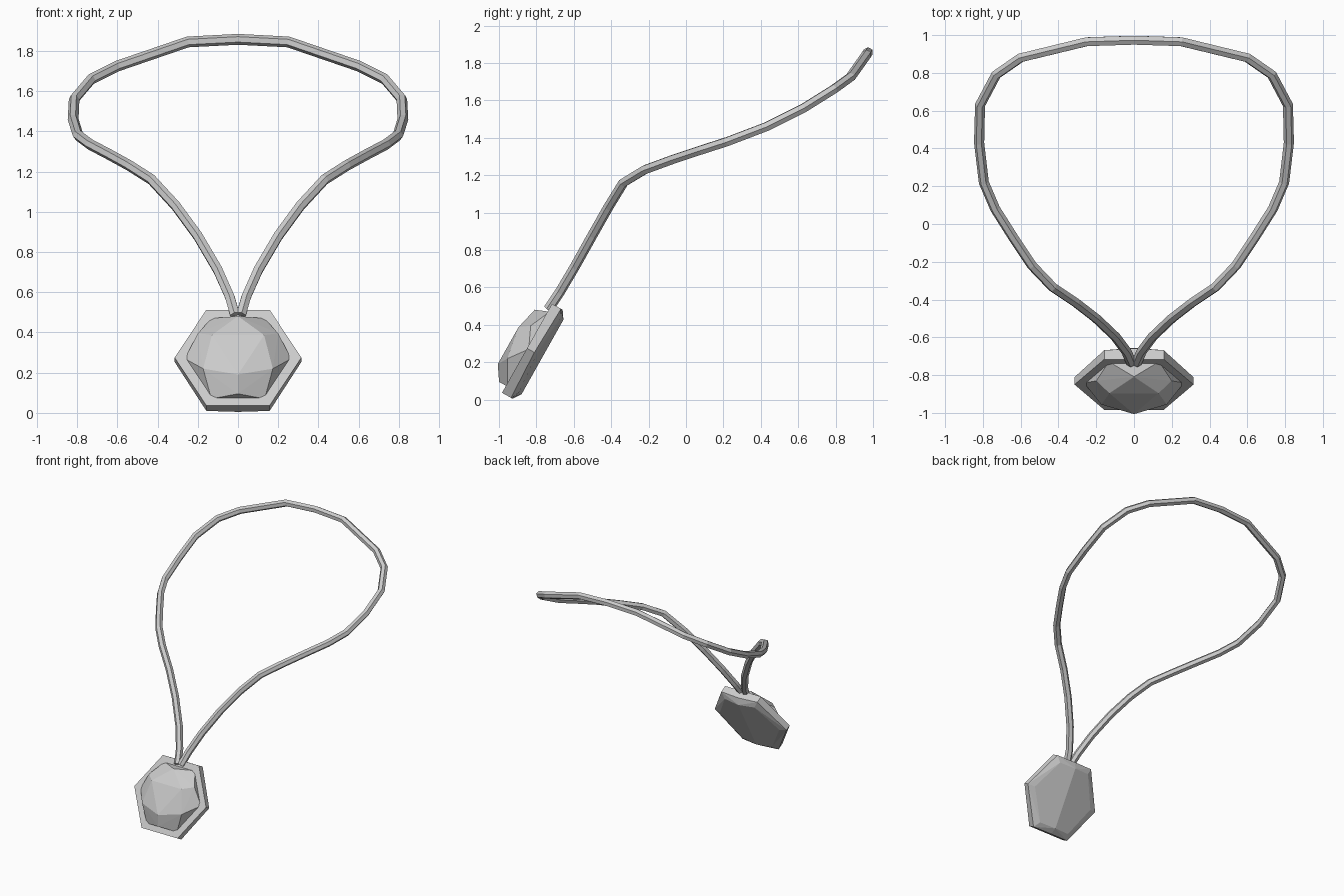
import bpy, bmesh, math
from mathutils import Vector

if "Cube" in bpy.data.objects:
    bpy.data.objects.remove(bpy.data.objects["Cube"])

grey = bpy.data.materials.new("plain grey")
grey.diffuse_color = (0.6, 0.6, 0.6, 1)
grey.use_nodes = True
grey.node_tree.nodes["Principled BSDF"].inputs["Base Color"].default_value = grey.diffuse_color

# Pendant frame: u runs up the tilted plate, n points out of its front
CENTRE = Vector((0, -0.85, 0.275))
U = Vector((0, 0.49, 0.872))
N = Vector((0, -0.872, 0.49))


def place(x, u, n):
    return CENTRE + Vector((x, 0, 0)) + U * u + N * n


def polar(r, degrees, n):
    a = math.radians(degrees)
    return (r * math.cos(a), r * math.sin(a), n)


def add_object(name, mesh):
    mesh.materials.clear()
    mesh.materials.append(grey)
    for p in mesh.polygons:
        p.use_smooth = False
    ob = bpy.data.objects.new(name, mesh)
    bpy.context.collection.objects.link(ob)
    return ob


def hull_part(name, points):
    bm = bmesh.new()
    for p in points:
        bm.verts.new(place(*p))
    bmesh.ops.convex_hull(bm, input=bm.verts[:])
    bmesh.ops.dissolve_limit(bm, angle_limit=math.radians(1),
                             verts=bm.verts[:], edges=bm.edges[:])
    bmesh.ops.recalc_face_normals(bm, faces=bm.faces[:])
    mesh = bpy.data.meshes.new(name)
    bm.to_mesh(mesh)
    bm.free()
    return add_object(name, mesh)


# Hexagonal setting: flat front, side wall, bevelled back with a central ridge
setting = [polar(0.315, a, 0) for a in range(0, 360, 60)]
for s in (-1, 1):
    setting += [(s * 0.315, 0, -0.045), (s * 0.26, 0, -0.06),
                (0, s * 0.273, -0.065), (0, s * 0.228, -0.095)]
    for t in (-1, 1):
        setting += [(s * 0.1575, t * 0.273, -0.055), (s * 0.13, t * 0.228, -0.0775)]
hull_part("pendant_setting", setting)

# Faceted stone: hexagon base, raised edge middles, triangular table
stone = [polar(0.265, a, -0.01) for a in range(0, 360, 60)]
for a in (30, 150, 270):
    stone += [polar(0.23, a, 0.042), polar(0.15, a, 0.095), polar(0.2, a + 60, 0.065)]
hull_part("pendant_stone", stone)

# Cord: half path from pendant to nape, mirrored into one six-sided tube
half = [(0.014, -0.735, 0.485), (0.04, -0.675, 0.575), (0.10, -0.595, 0.71),
        (0.20, -0.5, 0.88), (0.31, -0.415, 1.03), (0.43, -0.335, 1.16),
        (0.54, -0.22, 1.23), (0.64, -0.07, 1.285), (0.735, 0.08, 1.335),
        (0.795, 0.22, 1.38), (0.82, 0.43, 1.46), (0.815, 0.63, 1.56),
        (0.73, 0.79, 1.66), (0.60, 0.88, 1.725), (0.25, 0.965, 1.845)]
path = half + [(0, 0.973, 1.858)] + [(-x, y, z) for x, y, z in reversed(half)]
curve = bpy.data.curves.new("cord_path", 'CURVE')
curve.dimensions = '3D'
curve.bevel_depth = 0.027
curve.bevel_resolution = 1
curve.use_fill_caps = True
spline = curve.splines.new('POLY')
spline.points.add(len(path) - 1)
for point, co in zip(spline.points, path):
    point.co = (*co, 1)
helper = bpy.data.objects.new("cord_path", curve)
bpy.context.collection.objects.link(helper)
bpy.context.view_layer.update()
mesh = bpy.data.meshes.new_from_object(
    helper.evaluated_get(bpy.context.evaluated_depsgraph_get()))
bpy.data.objects.remove(helper)
add_object("cord", mesh)
